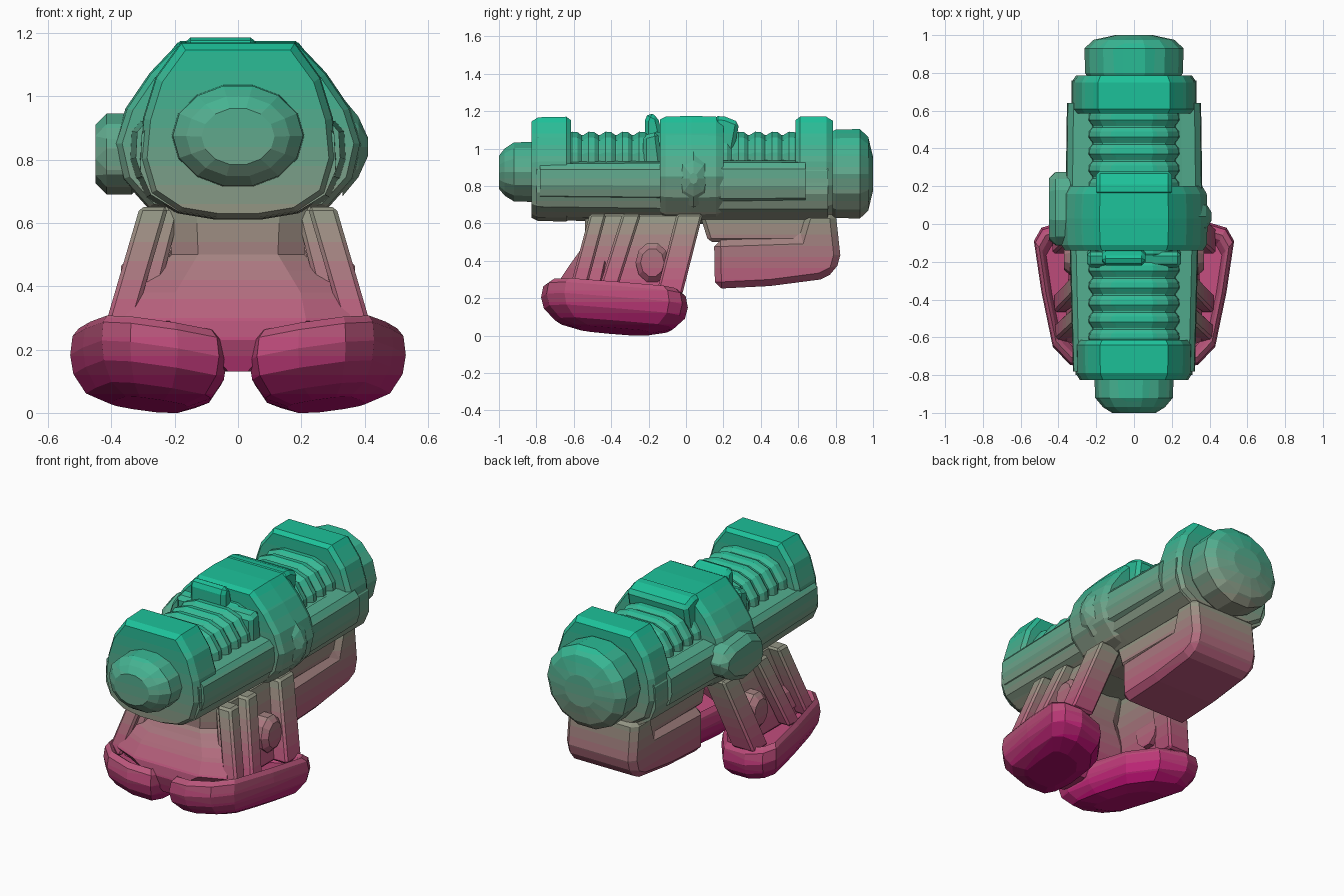
import bpy, bmesh, math

if "Cube" in bpy.data.objects:
    bpy.data.objects.remove(bpy.data.objects["Cube"])

# Height gradient from magenta feet to green top, one material per band
STEP = 0.06
STOPS = [(0.0, (184, 14, 112)), (0.2, (186, 74, 120)), (0.35, (180, 100, 124)), (0.6, (152, 146, 130)),
         (0.85, (100, 165, 138)), (1.2, (28, 194, 153))]


def band_material(k):
    name = "height_band_%02d" % k
    mat = bpy.data.materials.get(name)
    if not mat:
        mat = bpy.data.materials.new(name)
        z = min((k + 0.5) * STEP, 1.199)
        for (z0, a), (z1, b) in zip(STOPS, STOPS[1:]):
            if z0 <= z < z1:
                t = (z - z0) / (z1 - z0)
                mat.diffuse_color = [((p + (q - p) * t) / 255) ** 2.2 for p, q in zip(a, b)] + [1]
    return mat


def make(name, rings, bevel=0.0, mirror=False):
    """Skin a list of equal-length point rings, cap both ends, colour by height."""
    bm = bmesh.new()
    vr = [[bm.verts.new(p) for p in r] for r in rings]
    n = len(vr[0])
    for a, b in zip(vr, vr[1:]):
        for i in range(n):
            bm.faces.new((a[i], a[(i + 1) % n], b[(i + 1) % n], b[i]))
    bm.faces.new(vr[0])
    bm.faces.new(vr[-1])
    bmesh.ops.recalc_face_normals(bm, faces=bm.faces)
    if bevel:
        sharp = [e for e in bm.edges if e.calc_face_angle(0) > 0.5]
        bmesh.ops.bevel(bm, geom=sharp, offset=bevel, segments=1, affect='EDGES', clamp_overlap=True)
    me = bpy.data.meshes.new(name)
    for k in range(1, 20):
        bmesh.ops.bisect_plane(bm, geom=bm.verts[:] + bm.edges[:] + bm.faces[:], dist=1e-5,
                               plane_co=(0, 0, k * STEP), plane_no=(0, 0, 1))
    slots = []
    for f in bm.faces:
        k = max(0, min(19, int(f.calc_center_median().z / STEP)))
        if k not in slots:
            slots.append(k)
            me.materials.append(band_material(k))
        f.material_index = slots.index(k)
    bm.to_mesh(me)
    bm.free()
    ob = bpy.data.objects.new(name, me)
    bpy.context.collection.objects.link(ob)
    if mirror:
        ob.modifiers.new("mirror", 'MIRROR')
    return ob


def sym(half):
    """Close a right-hand (x, z) profile by reflecting it."""
    return half + [(-x, z) for x, z in reversed(half)]


def along_y(prof, stations, cz=0.86):
    """Place an (x, z) profile at (y, scale) stations."""
    return [[(x * s, y, cz + (z - cz) * s) for x, z in prof] for y, s in stations]


def along_x(prof, x0, x1):
    """Extrude a (y, z) profile sideways."""
    return [[(x, y, z) for y, z in prof] for x in (x0, x1)]


def disc(rx, rz, cz, n=14):
    return [(rx * math.cos(2 * math.pi * i / n), cz + rz * math.sin(2 * math.pi * i / n)) for i in range(n)]


# Lower trough of the barrel with a rail along each side
trough = sym([(0.20, 0.94), (0.29, 0.92), (0.32, 0.88), (0.325, 0.76), (0.29, 0.68), (0.20, 0.625), (0.08, 0.605)])
make("barrel_trough", along_y(trough, [(-0.80, 0.95), (-0.10, 1.0), (0.20, 1.02), (0.76, 1.02)]))
rail = [(0.25, 0.935), (0.32, 0.925), (0.35, 0.89), (0.355, 0.80), (0.335, 0.735), (0.27, 0.70)]
make("front_side_rail", along_y(rail, [(-0.78, 0.91), (-0.10, 0.96)]), mirror=True)
make("rear_side_rail", along_y(rail, [(0.15, 1.02), (0.64, 1.0)]), mirror=True)

# Ribbed grip sections between the collars
core = sym([(0.10, 1.09), (0.18, 1.06), (0.235, 0.98), (0.25, 0.85), (0.15, 0.70)])
for name, y0, n in (("front_ribs", -0.64, 6), ("rear_ribs", 0.16, 5)):
    st = []
    for i in range(n):
        y = y0 + i * 0.09
        st += [(y, 0.92), (y + 0.03, 1.0), (y + 0.06, 0.99), (y + 0.082, 0.92)]
    make(name, along_y(core, st))

# End collars
collar = sym([(0.18, 1.17), (0.26, 1.06), (0.30, 0.93), (0.312, 0.80), (0.28, 0.69), (0.19, 0.63), (0.07, 0.61)])
make("front_collar", along_y(collar, [(-0.825, 0.92), (-0.79, 0.99), (-0.64, 1.0), (-0.615, 0.94)]))
make("rear_collar", along_y([(x * 1.06, z) for x, z in collar],
                            [(0.585, 0.94), (0.61, 1.0), (0.75, 1.0), (0.785, 0.93)]))

# Central band with raised top lips
band = sym([(0.18, 1.17), (0.275, 1.07), (0.35, 0.96), (0.385, 0.85), (0.36, 0.74), (0.28, 0.65), (0.10, 0.60)])
make("central_band", along_y(band, [(-0.14, 0.95), (-0.11, 1.0), (0.03, 1.015), (0.16, 1.0), (0.20, 0.94)]))
make("band_rear_lip", along_x([(0.15, 1.0), (0.15, 1.175), (0.21, 1.17), (0.285, 1.14), (0.25, 0.95)], -0.20, 0.20), 0.02)
make("band_front_lip", along_x([(-0.22, 0.95), (-0.22, 1.15), (-0.20, 1.195), (-0.15, 1.17), (-0.10, 0.95)], -0.17, 0.06), 0.02)
make("front_cross_bar", along_x([(-0.23, 0.85), (-0.23, 1.07), (-0.15, 1.09), (-0.12, 0.85)], -0.25, 0.25), 0.02)

# Side knob on the left, pointed boss on the right
knob = [(-0.09, 0.72), (0.06, 0.69), (0.20, 0.73), (0.28, 0.81), (0.27, 0.89), (0.18, 0.93), (0.02, 0.945), (-0.10, 0.90), (-0.12, 0.80)]
make("side_knob", along_x(knob, -0.45, -0.30), 0.035)
boss = [[(x, 0.04 + s * 0.09 * math.cos(a), 0.84 + s * 0.12 * math.sin(a))
         for a in [math.pi * k / 4 for k in range(8)]] for x, s in ((0.33, 1.3), (0.38, 0.8), (0.41, 0.25))]
make("side_boss", boss)

# Muzzle and rear cap, faceted and tapering
make("muzzle", along_y(disc(0.21, 0.165, 0.875), [(-0.80, 1.0), (-0.92, 0.98), (-0.955, 0.84), (-0.97, 0.78),
                                                  (-1.0, 0.55)], 0.87))
make("rear_cap", along_y(disc(0.262, 0.245, 0.865), [(0.76, 0.9), (0.80, 0.99), (0.93, 1.0), (0.975, 0.82),
                                                     (0.99, 0.55), (1.0, 0.38)], 0.865))

# Box slung under the rear, with its mounting plate
box = [(0.155, 0.25), (0.45, 0.265), (0.72, 0.30), (0.80, 0.34), (0.825, 0.43), (0.80, 0.66), (0.64, 0.66), (0.60, 0.525), (0.15, 0.51)]
make("rear_box", along_x(box, -0.23, 0.23), 0.035)
plate = [(0.07, 0.66), (0.12, 0.50), (0.74, 0.50), (0.79, 0.66)]
make("mounting_plate", along_x(plate, -0.20, 0.20), 0.02)

# Front skirt joining the legs, flaring over the foot pads
skirt = []
for z, w, yf, yb in ((0.66, 0.22, -0.54, -0.30), (0.50, 0.21, -0.54, -0.36), (0.45, 0.26, -0.57, -0.38),
                     (0.38, 0.33, -0.62, -0.40), (0.29, 0.36, -0.68, -0.42), (0.23, 0.20, -0.69, -0.44),
                     (0.13, 0.05, -0.66, -0.48)):
    skirt.append([(-w, yf + 0.06, z), (-w * 0.6, yf, z), (w * 0.6, yf, z), (w, yf + 0.06, z),
                  (w, yb - 0.04, z), (w * 0.7, yb, z), (-w * 0.7, yb, z), (-w, yb - 0.04, z)])
make("leg_skirt", skirt)


def strut(name, top, bottom, wx, wy):
    rings = [[(x + sx * wx, y + sy * wy, z) for sx, sy in ((-1, -1), (1, -1), (1, 1), (-1, 1))]
             for x, y, z in (top, bottom)]
    make(name, rings, 0.012, mirror=True)


# Slanted leg struts with an inner web set back behind them
strut("rear_leg_strut", (0.235, 0.02, 0.65), (0.36, -0.09, 0.22), 0.075, 0.07)
strut("middle_leg_strut", (0.26, -0.29, 0.65), (0.385, -0.42, 0.24), 0.04, 0.05)
strut("front_leg_strut", (0.265, -0.47, 0.65), (0.385, -0.58, 0.24), 0.045, 0.045)
strut("inner_leg_web", (0.21, -0.23, 0.65), (0.32, -0.34, 0.22), 0.03, 0.25)

# Pivot drum between the struts
pivot = [[(x, -0.18 + 0.09 * s * math.cos(a), 0.39 + 0.11 * s * math.sin(a))
          for a in [math.pi * k / 5 for k in range(10)]] for x, s in ((0.24, 1), (0.34, 1), (0.37, 0.7))]
make("pivot_drum", pivot, mirror=True)

# Foot pads: rounded, splayed and tilted, with a slightly hollow top
outline = [(0.06, -0.735), (0.19, -0.775), (0.34, -0.745), (0.43, -0.65), (0.49, -0.36), (0.53, -0.09),
           (0.49, -0.02), (0.39, 0.01), (0.22, -0.03), (0.10, -0.19), (0.045, -0.46), (0.035, -0.64)]
cx, cy = 0.28, -0.38
pad = []
for s, h in ((0.5, 0.0), (0.80, 0.03), (0.96, 0.09), (1.0, 0.15), (0.97, 0.21), (0.89, 0.235), (0.82, 0.22), (0.74, 0.18)):
    ring = []
    for x, y in outline:
        px, py = cx + (x - cx) * s, cy + (y - cy) * s
        ring.append((px, py, h + 0.16 * (px - cx) - 0.11 * (py - cy)))
    pad.append(ring)
low = min(p[2] for r in pad for p in r)
pad = [[(x, y, z - low) for x, y, z in r] for r in pad]
make("foot_pad", pad, mirror=True)

for m in bpy.data.materials:
    if m.users and not m.is_grease_pencil:
        m.use_nodes = True
        m.node_tree.nodes["Principled BSDF"].inputs["Base Color"].default_value = m.diffuse_color
